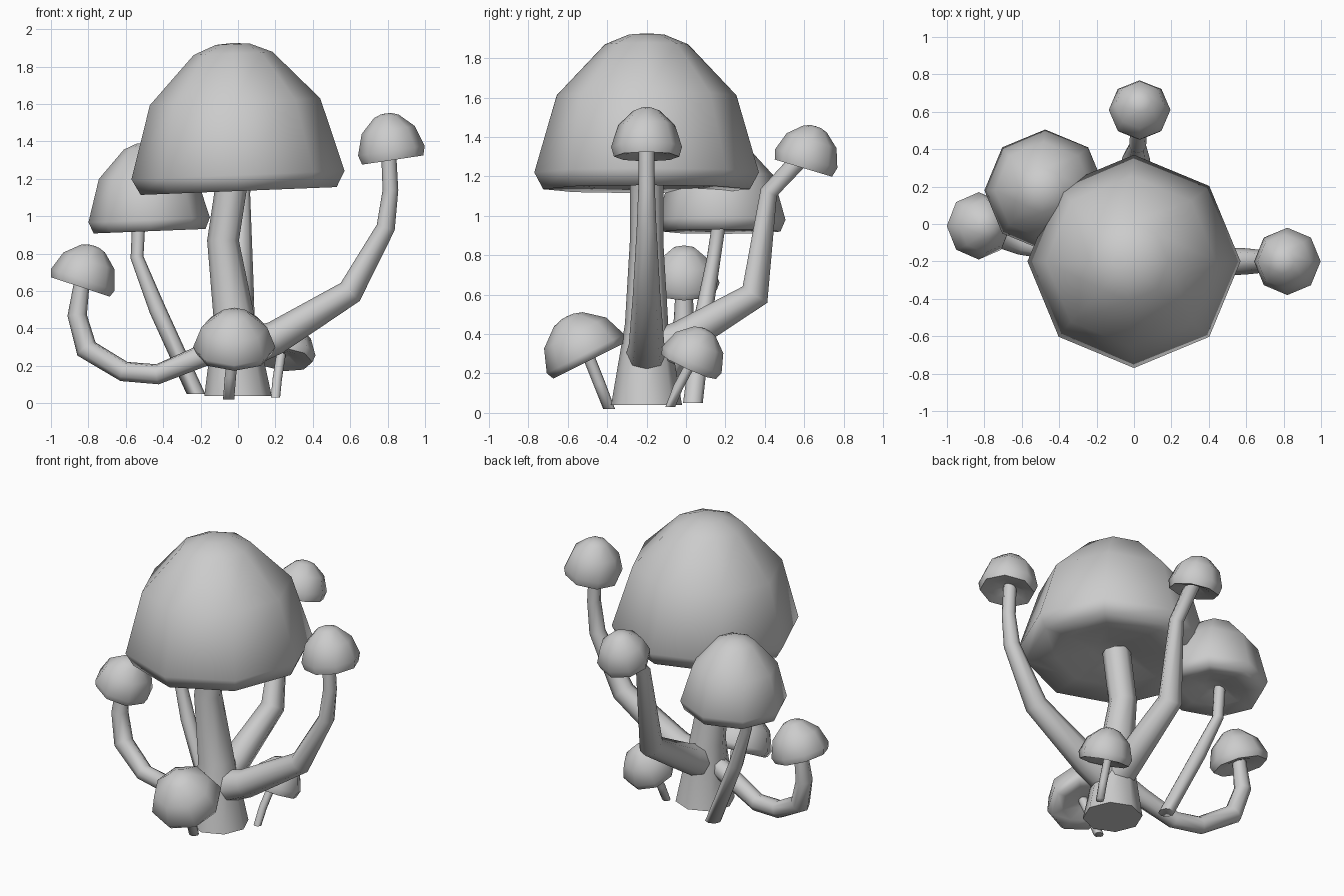
import bpy, bmesh, math
from mathutils import Vector

if "Cube" in bpy.data.objects:
    bpy.data.objects.remove(bpy.data.objects["Cube"])

SIDES = 8
GREY = (0.6, 0.6, 0.6, 1)
grey = bpy.data.materials.new("plain_grey")
grey.use_nodes = True
grey.diffuse_color = GREY
grey.node_tree.nodes["Principled BSDF"].inputs["Base Color"].default_value = GREY


def loft(name, rings, start=None, end=None):
    """Skin a list of point rings, closing each end with a tip or a flat face."""
    bm = bmesh.new()
    loops = [[bm.verts.new(p) for p in ring] for ring in rings]
    for a, b in zip(loops, loops[1:]):
        for i in range(SIDES):
            j = (i + 1) % SIDES
            bm.faces.new((a[i], a[j], b[j], b[i]))
    for loop, tip in ((loops[0], start), (loops[-1], end)):
        if tip is None:
            bm.faces.new(loop)
        else:
            v = bm.verts.new(tip)
            for i in range(SIDES):
                bm.faces.new((loop[i], loop[(i + 1) % SIDES], v))
    bmesh.ops.recalc_face_normals(bm, faces=bm.faces)
    mesh = bpy.data.meshes.new(name)
    bm.to_mesh(mesh)
    bm.free()
    mesh.materials.append(grey)
    obj = bpy.data.objects.new(name, mesh)
    bpy.context.collection.objects.link(obj)
    bpy.ops.object.select_all(action="DESELECT")
    obj.select_set(True)
    bpy.context.view_layer.objects.active = obj
    bpy.ops.object.shade_smooth_by_angle(angle=math.radians(80))
    return obj


def ring(centre, rot, radius):
    step = math.tau / SIDES
    return [Vector(centre) + rot @ Vector((radius * math.cos(i * step),
            radius * math.sin(i * step), 0)) for i in range(SIDES)]


def cap(name, centre, radius, height, axis, drop):
    """Faceted dome with a folded-in rim and a slightly hollow underside."""
    up = Vector(axis).normalized()
    rot = Vector((0, 0, 1)).rotation_difference(up)
    at = lambda h: Vector(centre) + up * h
    profile = [(0.2, -drop * 0.3), (0.6, -drop * 0.8), (0.92, -drop), (1, 0),
               (0.8, height * 0.56), (0.37, height * 0.93), (0.16, height)]
    rings = [ring(at(h), rot, r * radius) for r, h in profile]
    loft(name, rings, at(0), at(height * 1.01))


def stem(name, path):
    """Tapered octagonal tube through (x, y, z, radius) points."""
    pts = [Vector(p[:3]) for p in path]
    rings = []
    for i, p in enumerate(pts):
        ends = [(pts[k + 1] - pts[k]).normalized()
                for k in (i - 1, i) if 0 <= k < len(pts) - 1]
        direction = sum(ends, Vector())
        if i == 0 and p.z < 0.1:
            direction = Vector((0, 0, 1))
        rot = Vector((0, 0, 1)).rotation_difference(direction.normalized())
        rings.append(ring(p, rot, path[i][3]))
    loft(name, rings)


# Caps
cap("main_cap", (0, -0.2, 1.22), 0.57, 0.70, (-0.04, 0, 1), 0.085)
cap("second_cap", (-0.475, 0.18, 0.98), 0.325, 0.41, (-0.04, 0, 1), 0.06)
cap("right_low_cap", (-0.83, -0.01, 0.66), 0.18, 0.19, (0.33, 0, 1), 0.04)
cap("left_high_cap", (0.82, -0.2, 1.35), 0.18, 0.2, (-0.15, 0, 1), 0.05)
cap("back_cap", (0.03, 0.61, 1.29), 0.165, 0.17, (0, 0.3, 1), 0.05)
cap("front_cap", (-0.02, -0.51, 0.30), 0.22, 0.21, (0, -0.5, 1), 0.04)
cap("left_small_cap", (0.25, 0.03, 0.27), 0.165, 0.17, (0.1, 0.45, 1), 0.04)

# Stems, base to top
stem("main_stem", [(0, -0.2, 0.04, 0.18), (-0.02, -0.2, 0.45, 0.11),
                   (-0.08, -0.2, 0.87, 0.085), (-0.03, -0.2, 1.2, 0.085)])
stem("second_stem", [(-0.225, 0.035, 0.05, 0.05), (-0.43, 0.09, 0.5, 0.045),
                     (-0.54, 0.14, 0.78, 0.035), (-0.53, 0.17, 0.98, 0.035)])
stem("right_low_stem", [(0, -0.2, 0.33, 0.07), (-0.2, -0.18, 0.25, 0.06),
                        (-0.43, -0.14, 0.155, 0.055), (-0.61, -0.11, 0.17, 0.055),
                        (-0.81, -0.04, 0.29, 0.06), (-0.86, -0.01, 0.47, 0.052),
                        (-0.83, -0.01, 0.68, 0.04)])
stem("left_high_stem", [(0, -0.2, 0.28, 0.11), (0.2, -0.2, 0.35, 0.09),
                        (0.6, -0.2, 0.595, 0.07), (0.79, -0.2, 0.94, 0.05),
                        (0.815, -0.2, 1.14, 0.042), (0.805, -0.2, 1.35, 0.04)])
stem("back_stem", [(0, -0.2, 0.29, 0.11), (0.0, -0.02, 0.38, 0.09),
                   (0.01, 0.35, 0.6, 0.075), (0.02, 0.42, 1.12, 0.045),
                   (0.03, 0.59, 1.3, 0.045)])
stem("front_stem", [(-0.05, -0.39, 0.02, 0.03), (-0.04, -0.44, 0.15, 0.03),
                    (-0.02, -0.5, 0.3, 0.03)])
stem("left_small_stem", [(0.2, -0.08, 0.03, 0.025), (0.21, -0.04, 0.13, 0.025),
                         (0.23, 0.03, 0.26, 0.025)])
